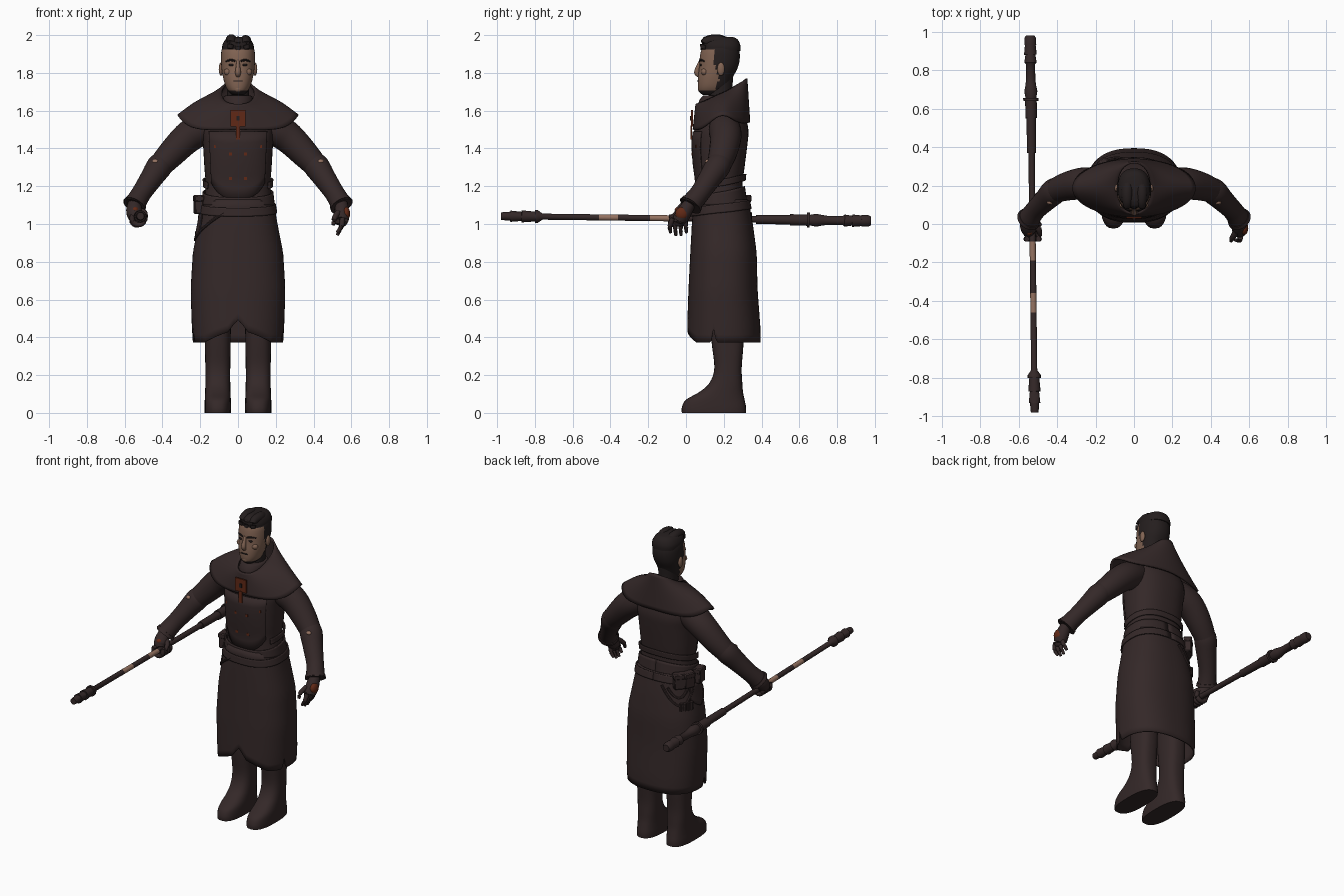
import bpy, bmesh, math
from mathutils import Vector, Matrix

cube = bpy.data.objects.get("Cube")
if cube:
    bpy.data.objects.remove(cube, do_unlink=True)


def material(name, *rgb):
    m = bpy.data.materials.new(name)
    m.use_nodes = True
    m.diffuse_color = (*rgb, 1)
    m.node_tree.nodes["Principled BSDF"].inputs["Base Color"].default_value = (*rgb, 1)
    return m


CLOTH = material("dark brown cloth", .034, .021, .021)
HAIR = material("black brown hair", .018, .013, .013)
SKIN = material("tan skin", .22, .125, .085)
RUST = material("rust red", .12, .022, .008)
WORN = material("worn tan", .30, .17, .12)


def finish(name, bm, mats, paint=None, thick=0):
    bmesh.ops.recalc_face_normals(bm, faces=bm.faces)
    for f in bm.faces:
        f.material_index = paint(f.calc_center_median()) if paint else 0
    me = bpy.data.meshes.new(name)
    bm.to_mesh(me)
    bm.free()
    ob = bpy.data.objects.new(name, me)
    bpy.context.collection.objects.link(ob)
    for m in mats if isinstance(mats, tuple) else (mats,):
        me.materials.append(m)
    if thick:
        mod = ob.modifiers.new("thickness", 'SOLIDIFY')
        mod.thickness, mod.offset = thick, 0
    bpy.ops.object.select_all(action='DESELECT')
    ob.select_set(True)
    bpy.context.view_layer.objects.active = ob
    bpy.ops.object.shade_smooth_by_angle(angle=math.radians(42))
    return ob


def skin(name, rings, mats, closed=True, caps=True, paint=None, thick=0):
    """Join rings of points with quads."""
    bm = bmesh.new()
    rows = [[bm.verts.new(p) for p in r] for r in rings]
    n = len(rows[0])
    for a, b in zip(rows, rows[1:]):
        for i in range(n if closed else n - 1):
            j = (i + 1) % n
            bm.faces.new((a[i], a[j], b[j], b[i]))
    if caps:
        bm.faces.new(rows[0])
        bm.faces.new(rows[-1])
    return finish(name, bm, mats, paint, thick)


def smooth(rows, steps=4):
    """Catmull-Rom through rows of numbers."""
    out = []
    for i in range(len(rows) - 1):
        p = [Vector(rows[max(0, min(len(rows) - 1, i + k))]) for k in (-1, 0, 1, 2)]
        for s in range(steps):
            t = s / steps
            out.append(.5 * (2 * p[1] + (p[2] - p[0]) * t
                             + (2 * p[0] - 5 * p[1] + 4 * p[2] - p[3]) * t ** 2
                             + (3 * p[1] - p[0] - 3 * p[2] + p[3]) * t ** 3))
    return out + [Vector(rows[-1])]


def oval(row, a, power=2, grow=0):
    """Point on a level outline; row = z, centre x, half width, front y, back y."""
    z, cx, rx, yf, yb = row
    s, c = math.sin(a), math.cos(a)
    e = 2 / power
    return Vector((cx + (rx + grow) * math.copysign(abs(s) ** e, s),
                   (yf + yb) / 2 - ((yb - yf) / 2 + grow) * math.copysign(abs(c) ** e, c), z))


def turn(n):
    return [2 * math.pi * i / n for i in range(n)]


def stack(name, rows, mats, power=2, seg=32, **kw):
    return skin(name, [[oval(r, a, power) for a in turn(seg)] for r in smooth(rows)], mats, **kw)


def level(rows, z):
    """Outline of a stack at height z."""
    rows = sorted(rows)
    for a, b in zip(rows, rows[1:]):
        if z <= b[0]:
            return Vector(a).lerp(Vector(b), (z - a[0]) / (b[0] - a[0]))
    return Vector(rows[-1])


def tube(name, path, mats, seg=16, rounded=True, paint=None):
    """Round limb; path = x, y, z, radius."""
    pts = smooth(path) if rounded else [Vector(p) for p in path]
    rings = []
    for i, p in enumerate(pts):
        ahead, behind = pts[min(i + 1, len(pts) - 1)].xyz, pts[max(i - 1, 0)].xyz
        if not rounded:
            ahead, behind = pts[-1].xyz, pts[0].xyz
        t = (ahead - behind).normalized()
        ref = Vector((0, 0, 1)) if abs(t.z) < .9 else Vector((0, 1, 0))
        u = t.cross(ref).normalized()
        w = t.cross(u)
        rings.append([p.xyz + (u * math.cos(a) + w * math.sin(a)) * p.w for a in turn(seg)])
    return skin(name, rings, mats, paint=paint)


def ball(name, at, size, mat):
    bm = bmesh.new()
    bmesh.ops.create_uvsphere(bm, u_segments=16, v_segments=10, radius=1,
                              matrix=Matrix.LocRotScale(Vector(at), None, Vector(size)))
    return finish(name, bm, mat)


def box(name, at, size, mat, angle=0, bevel=.006):
    bm = bmesh.new()
    bmesh.ops.create_cube(bm, size=1, matrix=Matrix.LocRotScale(
        Vector(at), Matrix.Rotation(angle, 3, 'Z'), Vector(size)))
    if bevel:
        bmesh.ops.bevel(bm, geom=bm.edges[:], offset=bevel, segments=1, affect='EDGES')
    return finish(name, bm, mat)


# Torso and the layers lying on it
TORSO = [(1.06, 0, .187, .05, .32), (1.2, 0, .172, .06, .30), (1.3, 0, .178, .045, .31),
         (1.42, 0, .185, .035, .325), (1.5, 0, .19, .045, .33), (1.58, 0, .16, .07, .31),
         (1.65, 0, .08, .1, .28)]
stack("torso", TORSO, CLOTH, 2.4, 40)


def wrap(name, rows, low, high, grow, half=math.pi, power=2.4, mat=CLOTH, mid=0):
    """Band over a stack; low and high give heights by angle."""
    angles = [mid - half + 2 * half * i / 40 for i in range(41)]
    rings = [[oval(level(rows, low(a) + (high(a) - low(a)) * k / 6), a, power, grow)
              for a in angles] for k in range(7)]
    return skin(name, rings, mat, closed=False, caps=False, thick=.008)


wrap("chest_panel", TORSO, lambda a: 1.13 + .12 * abs(a) ** 2, lambda a: 1.49, .004, .85)
wrap("jacket_hem", TORSO, lambda a: 1.2 - .03 * math.cos(a), lambda a: 1.235 - .03 * math.cos(a),
     .009, 2.1, mid=math.pi)
wrap("waist_sash", TORSO, lambda a: 1.1, lambda a: 1.17 - .03 * math.cos(a), .008)
for x, z in ((.12, 1.41), (.04, 1.37), (.04, 1.24)):
    for s in (1, -1):
        y = oval(level(TORSO, z), math.asin(min(1, (x / .18) ** 1.2)), 2.4).y
        box("chest_stud", (s * x, y - .006, z), (.016, .009, .016), RUST, bevel=0)

# Long coat skirt with a notched hem
SKIRT = [(.3, 0, .23, .01, .39), (.45, 0, .24, .01, .39), (.65, 0, .247, .017, .375),
         (.85, 0, .235, .027, .37), (1.0, 0, .205, .035, .35), (1.13, 0, .183, .045, .325)]


def hem(a):
    a = abs(a)
    front = .07 * max(0, 1 - a / .8) + .05 * max(0, 1 - a / .16)
    slit = .08 * max(0, 1 - abs(a - 1.35) / .07)
    return .372 + front + slit


ring = [-math.pi + t for t in turn(112)]
skin("coat_skirt", [[oval(level(SKIRT, 1.13 + (hem(a) - 1.13) * k / 18), a, 2.4) for a in ring]
                    for k in range(19)], CLOTH, caps=False, thick=.008)
wrap("belt", SKIRT, lambda a: 1.06 - .02 * math.cos(a), lambda a: 1.105 - .02 * math.cos(a), .009)


def strap(name, ends, sag, r=.008):
    (a0, z0), (a1, z1) = ends
    path = []
    for i in range(9):
        t = i / 8
        z = z0 + (z1 - z0) * t - sag * math.sin(math.pi * t)
        path.append((*oval(level(SKIRT, z), a0 + (a1 - a0) * t, 2.4, .006), r))
    return tube(name, path, CLOTH, 8)


strap("front_strap", ((-.3, 1.06), (-1.45, .92)), 0)
strap("hip_strap", ((-1.6, 1.06), (-2.9, 1.06)), .12)
strap("back_strap", ((-1.9, 1.05), (-2.7, 1.05)), .06)
wrap("side_flap", SKIRT, lambda a: .91 + .15 * abs(a + 1.5), lambda a: 1.06, .007, .35, mid=-1.5)

# Pouches and vials on the right hip
for a in (-1.45, -1.95, -2.3):
    p = oval(level(SKIRT, 1.1), a, 2.4, .022)
    box("belt_pouch", p, (.07, .045, .095), CLOTH, a)
    box("pouch_flap", p + Vector((0, 0, .035)), (.078, .052, .035), CLOTH, a)
for k in range(4):
    p = oval(level(SKIRT, .96), -1.85 - .13 * k, 2.4, .012)
    tube("vial", [(*p, .011), (p.x, p.y, .91, .011)], CLOTH, 8, False)

# Legs and boots
for s in (1, -1):
    stack("leg_and_boot", [(0, s * .107, .069, -.022, .318), (.03, s * .107, .07, -.022, .318),
                           (.07, s * .107, .069, 0, .31), (.11, s * .107, .067, .07, .302),
                           (.16, s * .107, .066, .125, .298), (.24, s * .107, .066, .15, .295),
                           (.38, s * .107, .068, .135, .305), (.6, s * .105, .07, .12, .31),
                           (1, s * .1, .075, .1, .3)], CLOTH, 2.6, 28)

# Shoulder cape, standing collar and neck
rings = []
for k in range(11):
    t = k / 10
    row = []
    for a in turn(64):
        back = (1 - math.cos(a)) / 2
        side = abs(math.sin(a))
        top = oval((1.635 + .135 * back ** 1.3, 0, .085, .055, .32), a, 2.2)
        rim = oval((1.50 + .04 * back + .065 * side ** 6 - .01 * side, 0, .318, .04, .335), a, 2)
        p = top.lerp(rim, t)
        p.z += .02 * math.sin(math.pi * t) * side
        row.append(p)
    rings.append(row)
skin("shoulder_cape", rings, CLOTH, caps=False, thick=.01)
stack("neck_guard", [(1.58, 0, .09, .06, .28), (1.64, 0, .083, .065, .27), (1.675, 0, .075, .085, .26),
                     (1.68, 0, .06, .1, .25)], CLOTH)
stack("neck", [(1.6, 0, .06, .12, .25), (1.7, 0, .058, .12, .245), (1.78, 0, .06, .13, .25)], HAIR)

# Chest plaque with its hanging tab
box("chest_plaque", (0, .032, 1.56), (.08, .009, .085), RUST, bevel=0)
box("chest_tab", (0, .028, 1.485), (.022, .009, .075), RUST, bevel=0)
box("plaque_gem", (0, .026, 1.56), (.018, .008, .026), HAIR, bevel=0)


# Head, coloured by hairline and beard line
def head_paint(c):
    if c.z > 1.925 or (c.z > 1.76 and c.y > .15 + .35 * max(0, 1.84 - c.z)):
        return 1
    return 1 if c.z < 1.705 or (c.z < 1.75 and c.y > .16) else 0


stack("head", [(1.683, 0, .03, .09, .18), (1.70, 0, .048, .07, .21), (1.73, 0, .066, .063, .23),
               (1.78, 0, .08, .064, .25), (1.83, 0, .088, .07, .275), (1.88, 0, .09, .073, .285),
               (1.925, 0, .086, .083, .28), (1.965, 0, .066, .11, .26), (1.985, 0, .025, .15, .22)],
      (SKIN, HAIR), 2.2, 48, paint=head_paint)
stack("hair_top", [(1.915, 0, .083, .088, .288), (1.945, 0, .083, .085, .288), (1.975, 0, .068, .09, .275),
                   (1.99, 0, .045, .12, .25)], HAIR, 2.4)
for x, z, size in ((-.035, 1.968, .03), (.0, 1.96, .026), (.04, 1.965, .029)):
    tube("hair_lock", [(x * 1.2, .09, z - .04, .014), (x, .105, z, size * .8), (x, .18, z + .004, size),
                       (x * .7, .27, z - .03, .018)], HAIR)
tube("nose", [(0, .078, 1.865, .008), (0, .066, 1.835, .011), (0, .058, 1.803, .015),
              (0, .07, 1.785, .012)], SKIN, 12)
ball("chin", (0, .083, 1.715), (.027, .02, .02), SKIN)
box("mouth", (0, .0625, 1.757), (.046, .008, .006), HAIR, bevel=0)
for s in (1, -1):
    ball("ear", (s * .09, .185, 1.82), (.012, .02, .035), SKIN)
    ball("eye", (s * .035, .078, 1.842), (.016, .007, .006), HAIR)
    tube("brow", [(s * .014, .073, 1.862, .005), (s * .038, .077, 1.868, .006),
                  (s * .064, .098, 1.862, .004)], HAIR, 8)
    ball("cheekbone", (s * .05, .098, 1.805), (.025, .018, .02), SKIN)

# Arms
for s in (1, -1):
    tube("upper_arm", [(s * .12, .2, 1.53, .07), (s * .2, .205, 1.5, .085), (s * .27, .21, 1.455, .083),
                       (s * .35, .195, 1.375, .074), (s * .42, .17, 1.3, .062)], CLOTH, 24)
    tube("forearm_guard", [(s * .395, .185, 1.33, .062), (s * .42, .165, 1.3, .068),
                           (s * .46, .125, 1.24, .06), (s * .51, .075, 1.165, .053),
                           (s * .54, .035, 1.115, .056), (s * .548, .024, 1.098, .06)], CLOTH, 24)
    tube("cuff_trim", [(s * .541, .033, 1.112, .06), (s * .549, .023, 1.098, .064)], CLOTH, 24, False)
    ball("elbow_patch", (s * .462, .158, 1.305), (.025, .048, .032), WORN)
    ball("elbow_rivet", (s * .437, .115, 1.33), (.017, .014, .013), WORN)

# Open left hand
tube("left_palm", [(.548, .02, 1.11, .032), (.55, -.01, 1.06, .04), (.547, -.035, 1.02, .038),
                   (.54, -.042, .995, .025)], CLOTH)
ball("left_hand_back", (.572, -.022, 1.055), (.022, .035, .035), RUST)
for k in range(4):
    y = -.085 + .028 * k
    tip = .955 - .015 * (k in (1, 2))
    tube("left_finger", [(.553, y * .7 - .01, 1.03, .014), (.548, y, .99, .013),
                         (.525, y + .003, tip, .008)], CLOTH, 10)
tube("left_thumb", [(.53, -.04, 1.06, .017), (.51, -.075, 1.03, .014), (.505, -.088, .995, .009)], CLOTH, 10)


# Staff, worn pale in two stretches
def staff_paint(c):
    return 1 if -.19 < c.y < -.09 or -.46 < c.y < -.36 else 0


PROFILE = [(-.98, .02), (-.93, .024), (-.93, .03), (-.89, .026), (-.89, .026), (-.87, .024), (-.87, .032),
           (-.8, .026), (-.8, .034), (-.785, .034), (-.76, .016), (-.46, .016), (-.36, .016),
           (-.19, .016), (-.09, .016), (.37, .017), (.37, .023), (.55, .025), (.55, .03), (.64, .03),
           (.64, .04), (.655, .04), (.655, .028), (.69, .034), (.72, .028), (.75, .024), (.83, .024),
           (.84, .032), (.88, .026), (.88, .033), (.93, .028), (.93, .031), (.965, .031), (.98, .022)]
tube("staff", [(-.528 - .012 * y, y, 1.029 - .013 * y, r) for y, r in PROFILE], (CLOTH, WORN), 16, False,
     staff_paint)

# Right hand closed round the staff
tube("right_palm", [(-.548, .02, 1.11, .034), (-.55, -.005, 1.075, .042), (-.545, -.03, 1.045, .04),
                    (-.535, -.045, 1.03, .026)], CLOTH)
for k in range(4):
    y = -.078 + .025 * k
    tube("right_finger", [(-.527 + .034 * math.cos(t), y, 1.03 + .034 * math.sin(t), .014)
                          for t in [2.6 + .6 * i for i in range(8)]], CLOTH, 10)
tube("right_thumb", [(-.52, .0, 1.07, .017), (-.495, -.03, 1.06, .015), (-.488, -.06, 1.035, .011)], CLOTH, 10)
ball("right_hand_back", (-.545, -.03, 1.075), (.022, .03, .018), RUST)
